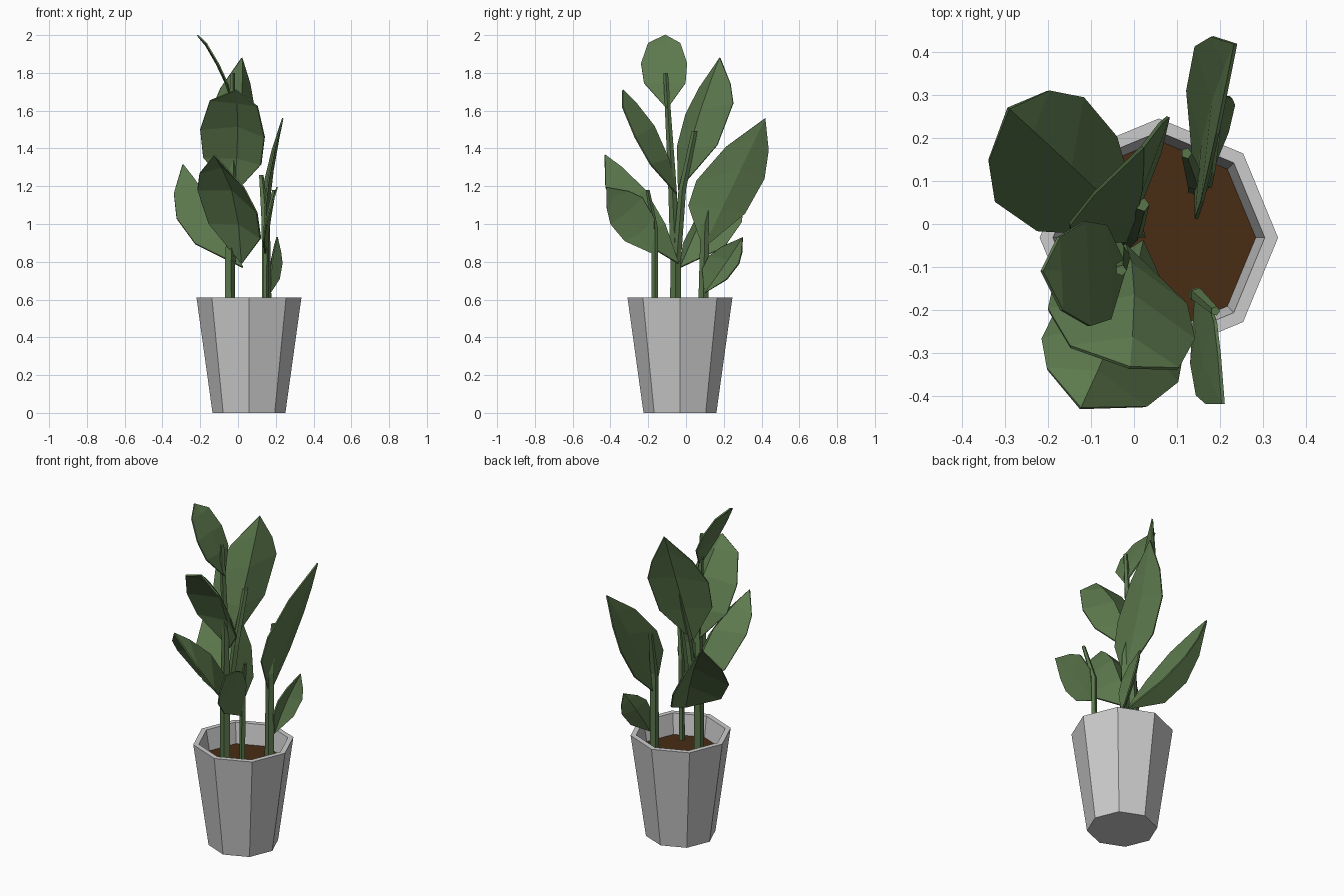
import bpy, bmesh, math
from mathutils import Vector as V

if "Cube" in bpy.data.objects:
    bpy.data.objects.remove(bpy.data.objects["Cube"])


def material(name, rgb):
    m = bpy.data.materials.new(name)
    m.diffuse_color = (*rgb, 1)
    m.use_nodes = True
    m.node_tree.nodes["Principled BSDF"].inputs["Base Color"].default_value = m.diffuse_color
    return m


LEAF = material("leaf_green", (0.11, 0.195, 0.075))
STEM = material("stem_green", (0.1, 0.18, 0.07))
SOIL = material("soil_brown", (0.065, 0.025, 0.007))


def make_object(name, bm, mat=None):
    bmesh.ops.recalc_face_normals(bm, faces=bm.faces)
    mesh = bpy.data.meshes.new(name)
    bm.to_mesh(mesh)
    bm.free()
    if mat:
        mesh.materials.append(mat)
    ob = bpy.data.objects.new(name, mesh)
    bpy.context.collection.objects.link(ob)
    return ob


def tube(name, path, sides, mat=None):
    """Skin horizontal rings; path holds (x, y, z, radius)."""
    bm = bmesh.new()
    rings = []
    for x, y, z, r in path:
        rings.append([bm.verts.new((x + r * math.cos(2 * math.pi * k / sides),
                                    y + r * math.sin(2 * math.pi * k / sides), z))
                      for k in range(sides)])
    for a, b in zip(rings, rings[1:]):
        for k in range(sides):
            j = (k + 1) % sides
            bm.faces.new((a[k], a[j], b[j], b[k]))
    bm.faces.new(rings[0])
    bm.faces.new(rings[-1])
    return make_object(name, bm, mat)


def leaf(name, base, tip, left, right, bow, shoulder=(0.45, 0.68)):
    """Folded leaf: ridge arched by bow, widest at left and right;
    shoulder is the outline point (position, width) between there and the tip."""
    base, tip, left, right = V(base), V(tip), V(left), V(right)
    axis = tip - base
    up = (left - right).cross(axis).normalized() * bow
    bm = bmesh.new()
    b, t = bm.verts.new(base), bm.verts.new(tip)
    ridge = [bm.verts.new(base + axis * f + up * h)
             for f, h in ((0.3, 0.8), (0.6, 1.0), (0.85, 0.5))]
    for side in (left, right):
        s = (side - base).dot(axis) / axis.length_squared
        d = side - base - axis * s
        edge = [bm.verts.new(base + axis * f + d * w)
                for f, w in ((0.55 * s, 0.9), (s, 1.0),
                             (s + shoulder[0] * (1 - s), shoulder[1]))]
        bm.faces.new((b, edge[0], ridge[0]))
        for i in range(2):
            bm.faces.new((ridge[i], edge[i], edge[i + 1], ridge[i + 1]))
        bm.faces.new((ridge[2], edge[2], t))
    ob = make_object(name, bm, LEAF)
    mod = ob.modifiers.new("thickness", "SOLIDIFY")
    mod.thickness = 0.008
    mod.offset = 0


# Octagonal tapered pot with hollow top, and soil
CX, CY = 0.058, -0.032
tube("pot", [(CX, CY, z, r) for z, r in
             ((0, 0.193), (0.612, 0.278), (0.612, 0.247), (0.485, 0.225))], 8)
tube("soil", [(CX, CY, z, 0.226) for z in (0.48, 0.492)], 8, SOIL)

# Stems
tube("main_stem", [(-0.045, -0.055, 0.48, 0.031), (-0.045, -0.055, 0.8, 0.029),
                   (-0.03, -0.075, 1.25, 0.022), (-0.03, -0.108, 1.8, 0.013)], 5, STEM)
tube("branch", [(-0.035, -0.05, 0.8, 0.024), (0.0, -0.02, 1.18, 0.021),
                (0.02, 0.045, 1.49, 0.016)], 5, STEM)
tube("back_stem", [(0.15, 0.09, 0.48, 0.029), (0.145, 0.1, 1.0, 0.024),
                   (0.122, 0.165, 1.26, 0.013)], 5, STEM)
tube("front_stem", [(0.145, -0.165, 0.48, 0.018), (0.148, -0.165, 0.98, 0.017),
                    (0.19, -0.203, 1.18, 0.011)], 5, STEM)

# Leaves: base, tip, widest point on each side, arch of the ridge
BLUNT = (0.7, 0.74)
leaf("top_leaf", (-0.02, -0.1, 1.61), (-0.215, -0.11, 2.0),
     (-0.115, 0.006, 1.85), (-0.105, -0.238, 1.85), 0.03, (0.68, 0.7))
leaf("branch_leaf", (-0.02, -0.04, 1.18), (0.02, 0.18, 1.88),
     (-0.15, 0.0, 1.58), (0.08, 0.25, 1.64), -0.018)
leaf("upper_front_leaf", (-0.02, -0.05, 1.16), (-0.01, -0.335, 1.71),
     (-0.2, -0.2, 1.5), (0.14, -0.27, 1.46), 0.06, BLUNT)
leaf("lower_front_leaf", (0.02, -0.04, 0.79), (-0.125, -0.43, 1.365),
     (-0.215, -0.27, 1.18), (0.1, -0.37, 1.06), 0.08, (0.48, 0.75))
leaf("left_leaf", (0.025, -0.03, 0.77), (-0.293, 0.27, 1.315),
     (-0.325, 0.055, 1.03), (-0.12, 0.295, 1.01), -0.03, (0.5, 0.68))
leaf("back_leaf", (0.145, 0.09, 0.87), (0.237, 0.42, 1.56),
     (0.16, 0.055, 1.23), (0.145, 0.415, 1.24), 0.015, (0.5, 0.66))
leaf("small_back_leaf", (0.17, 0.1, 0.635), (0.207, 0.3, 0.93),
     (0.185, 0.12, 0.83), (0.233, 0.28, 0.79), 0.015)
leaf("small_front_leaf", (0.145, -0.17, 0.84), (0.208, -0.42, 1.195),
     (0.19, -0.23, 1.14), (0.148, -0.4, 1.0), -0.02)
